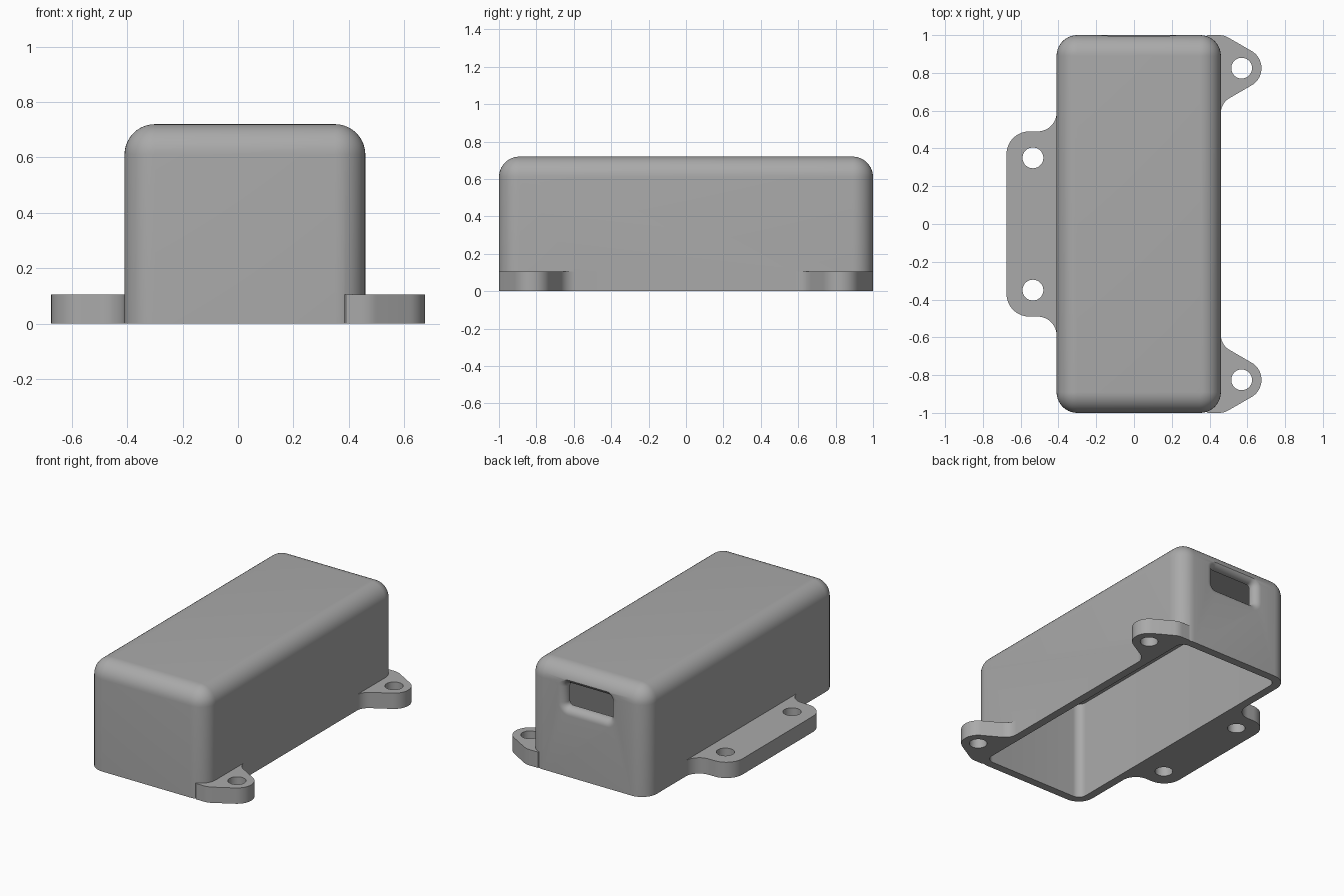
import bpy, bmesh
from math import sin, cos, pi, radians

if "Cube" in bpy.data.objects:
    bpy.data.objects.remove(bpy.data.objects["Cube"])

CX, HX, HY, H, R = 0.025, 0.435, 1.0, 0.72, 0.11   # body centre, half sizes, height, fillet
WALL, TAB_H, HOLE_R = 0.055, 0.105, 0.055


def arc(cx, cy, r, a0, a1, n=10):
    """Points on an arc, angles in degrees."""
    angles = [radians(a0 + (a1 - a0) * i / n) for i in range(n + 1)]
    return [(cx + r * cos(a), cy + r * sin(a)) for a in angles]


def rounded_rect(cx, cy, hx, hy, r, n=10):
    r = max(r, 0.0)
    pts = []
    for sx, sy, a in ((1, 1, 0), (-1, 1, 90), (-1, -1, 180), (1, -1, 270)):
        pts += arc(cx + sx * (hx - r), cy + sy * (hy - r), r, a, a + 90, n)
    return pts


def loft(name, sections):
    """Solid skinned through matching loops of 3D points, capped at both ends."""
    bm = bmesh.new()
    loops = [[bm.verts.new(p) for p in s] for s in sections]
    n = len(loops[0])
    for a, b in zip(loops, loops[1:]):
        for i in range(n):
            j = (i + 1) % n
            bm.faces.new((a[i], a[j], b[j], b[i]))
    bm.faces.new(loops[0])
    bm.faces.new(loops[-1])
    bmesh.ops.remove_doubles(bm, verts=bm.verts, dist=1e-5)
    bmesh.ops.recalc_face_normals(bm, faces=bm.faces)
    mesh = bpy.data.meshes.new(name)
    bm.to_mesh(mesh)
    bm.free()
    ob = bpy.data.objects.new(name, mesh)
    bpy.context.collection.objects.link(ob)
    return ob


def prism(name, outline, z0, z1):
    return loft(name, [[(x, y, z) for x, y in outline] for z in (z0, z1)])


# Outer shell: rounded box with a filleted top
levels = [(0.0, 0.0)]
for i in range(11):
    a = pi / 2 * i / 10
    levels.append((R * (1 - cos(a)), H - R + R * sin(a)))
housing = loft("housing", [
    [(x, y, z) for x, y in rounded_rect(CX, 0, HX - d, HY - d, R - d)]
    for d, z in levels])

# Long mounting tab on the left
half = [(-0.38, 0.59)] + arc(-0.51, 0.59, 0.10, 0, -90) + arc(-0.555, 0.37, 0.12, 90, 180)
left_tab = prism("left_tab", half + [(x, -y) for x, y in reversed(half)], 0, TAB_H)

# Two tapered mounting lugs on the right, mirrored front to back
lug = ([(0.37, 0.975), (0.39, 1.0)] + arc(0.45, 0.90, 0.10, 90, 60, 6)
       + arc(0.57, 0.825, 0.105, 60, -60, 20)
       + arc(0.55, 0.588, 0.09, 120, 180)
       + [(0.43, 0.588), (0.43, 0.89), (0.40, 0.95)])
back_lug = prism("back_lug", lug, 0, TAB_H)
front_lug = prism("front_lug", [(x, -y) for x, y in lug], 0, TAB_H)

# Hollow interior, open at the bottom
cavity = prism("cavity_cutter",
               rounded_rect(CX, 0, HX - WALL, HY - WALL, R - WALL), -0.1, H - WALL)

# Screw holes
holes = [prism("screw_hole_cutter", arc(x, s * y, HOLE_R, 0, 352.5, 47), -0.1, 0.2)
         for x, y in ((-0.535, 0.35), (0.57, 0.825)) for s in (1, -1)]

# Connector opening in the back wall, with a rounded outer rim
F, WX, WZ, ZC = 0.05, 0.165, 0.077, 0.533
flare = [(0.0, 0.85)]
for i in range(9):
    a = pi / 2 * i / 8
    flare.append((F * (1 - cos(a)), HY - F + F * sin(a)))
flare.append((F, 1.1))
window = loft("opening_cutter", [
    [(x, y, z) for x, z in rounded_rect(CX, ZC, WX + d, WZ + d, 0.025 + d, 6)]
    for d, y in flare])

# Join the tabs, then make the cuts
joined = [left_tab, back_lug, front_lug]
cutters = [cavity, window] + holes
for ob in joined + cutters:
    ob.hide_render = True
    mod = housing.modifiers.new(ob.name, 'BOOLEAN')
    mod.operation = 'UNION' if ob in joined else 'DIFFERENCE'
    mod.solver = 'EXACT'
    mod.object = ob
bpy.context.view_layer.update()
result = housing.evaluated_get(bpy.context.evaluated_depsgraph_get())
mesh = bpy.data.meshes.new_from_object(result)
housing.modifiers.clear()
housing.data = mesh
for ob in joined + cutters:
    bpy.data.objects.remove(ob)

# Single grey plastic
grey = bpy.data.materials.new("grey_plastic")
grey.diffuse_color = (0.4, 0.4, 0.4, 1)
grey.use_nodes = True
grey.node_tree.nodes["Principled BSDF"].inputs["Base Color"].default_value = grey.diffuse_color
mesh.materials.clear()
mesh.materials.append(grey)
for p in mesh.polygons:
    p.material_index = 0

bpy.ops.object.select_all(action='DESELECT')
housing.select_set(True)
bpy.context.view_layer.objects.active = housing
bpy.ops.object.shade_smooth_by_angle(angle=radians(30))
